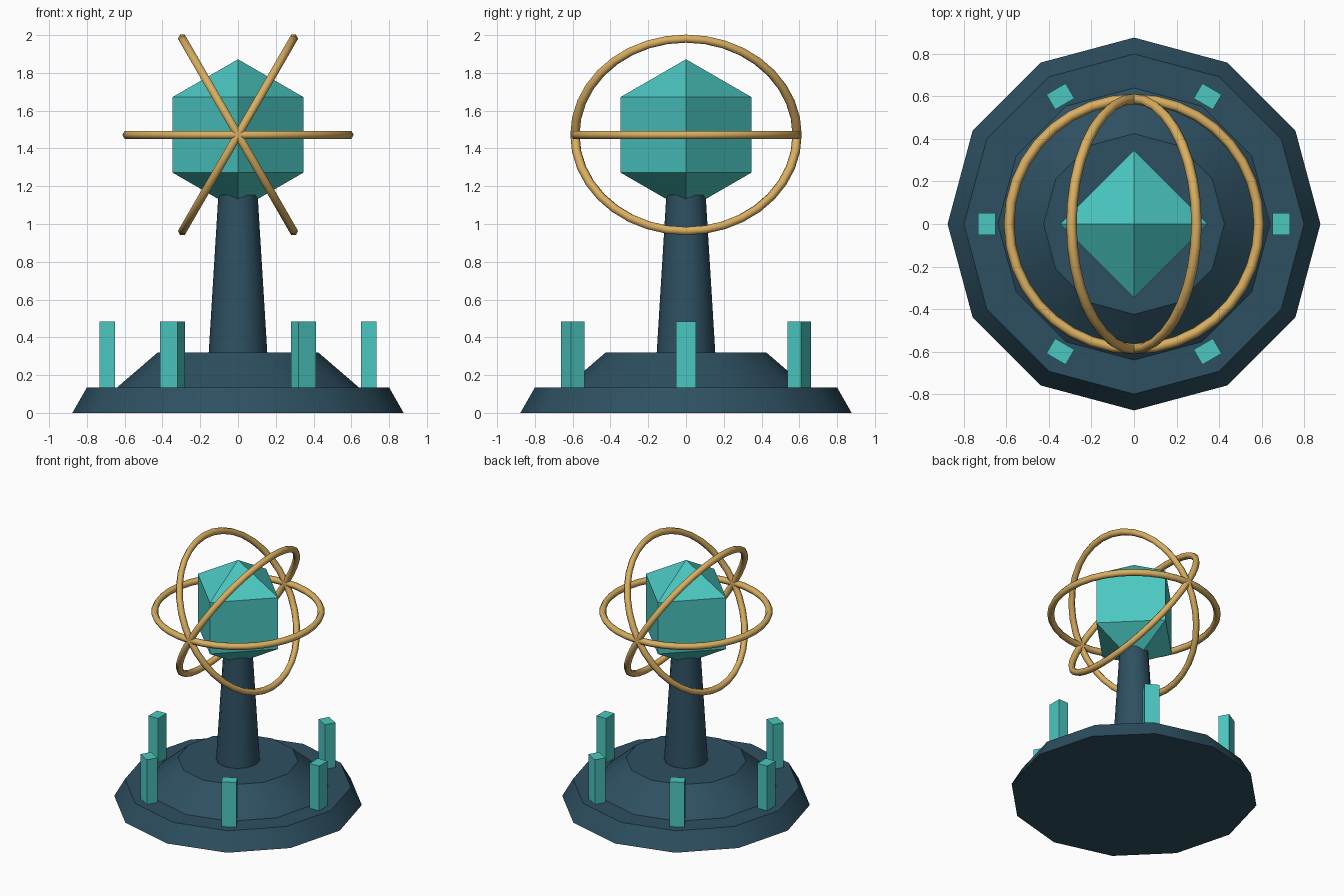
import bpy
import math

if "Cube" in bpy.data.objects:
    bpy.data.objects.remove(bpy.data.objects["Cube"])


def material(name, rgb):
    m = bpy.data.materials.new(name)
    m.diffuse_color = (*rgb, 1)
    m.use_nodes = True
    m.node_tree.nodes["Principled BSDF"].inputs["Base Color"].default_value = m.diffuse_color
    return m


slate = material("slate", (0.027, 0.08, 0.12))
teal = material("teal", (0.07, 0.57, 0.53))
gold = material("gold", (0.70, 0.43, 0.12))


def finish(name, mat):
    ob = bpy.context.object
    ob.name = name
    ob.data.materials.append(mat)
    return ob


def frustum(name, r1, r2, z1, z2, mat, sides=12):
    bpy.ops.mesh.primitive_cone_add(vertices=sides, radius1=r1, radius2=r2,
                                    depth=z2 - z1, location=(0, 0, (z1 + z2) / 2))
    bpy.ops.object.shade_smooth_by_angle(angle=math.radians(32))
    return finish(name, mat)


# Stepped plinth and tapered column
frustum("plinth_lower", 0.877, 0.80, 0, 0.135, slate)
frustum("plinth_upper", 0.64, 0.425, 0.135, 0.32, slate)
frustum("column", 0.155, 0.10, 0.32, 1.22, slate)

# Octahedral crystal, flat faces
CENTRE = 1.472
bpy.ops.mesh.primitive_uv_sphere_add(segments=4, ring_count=2, radius=0.4,
                                     location=(0, 0, CENTRE))
bpy.ops.object.shade_flat()
finish("crystal", teal)

# Three rings sharing the y axis
for name, tilt in (("ring_level", 0), ("ring_tilt_left", 60), ("ring_tilt_right", -60)):
    bpy.ops.mesh.primitive_torus_add(major_segments=36, minor_segments=6,
                                     major_radius=0.588, minor_radius=0.0245,
                                     location=(0, 0, CENTRE),
                                     rotation=(0, math.radians(tilt), 0))
    bpy.ops.object.shade_smooth()
    finish(name, gold)

# Six marker posts around the plinth
for i in range(6):
    a = i * math.pi / 3
    bpy.ops.mesh.primitive_cube_add(size=1, location=(0.693 * math.cos(a), 0.693 * math.sin(a), 0.307),
                                    rotation=(0, 0, a))
    post = finish(f"marker_post_{i + 1}", teal)
    post.scale = (0.082, 0.105, 0.352)
